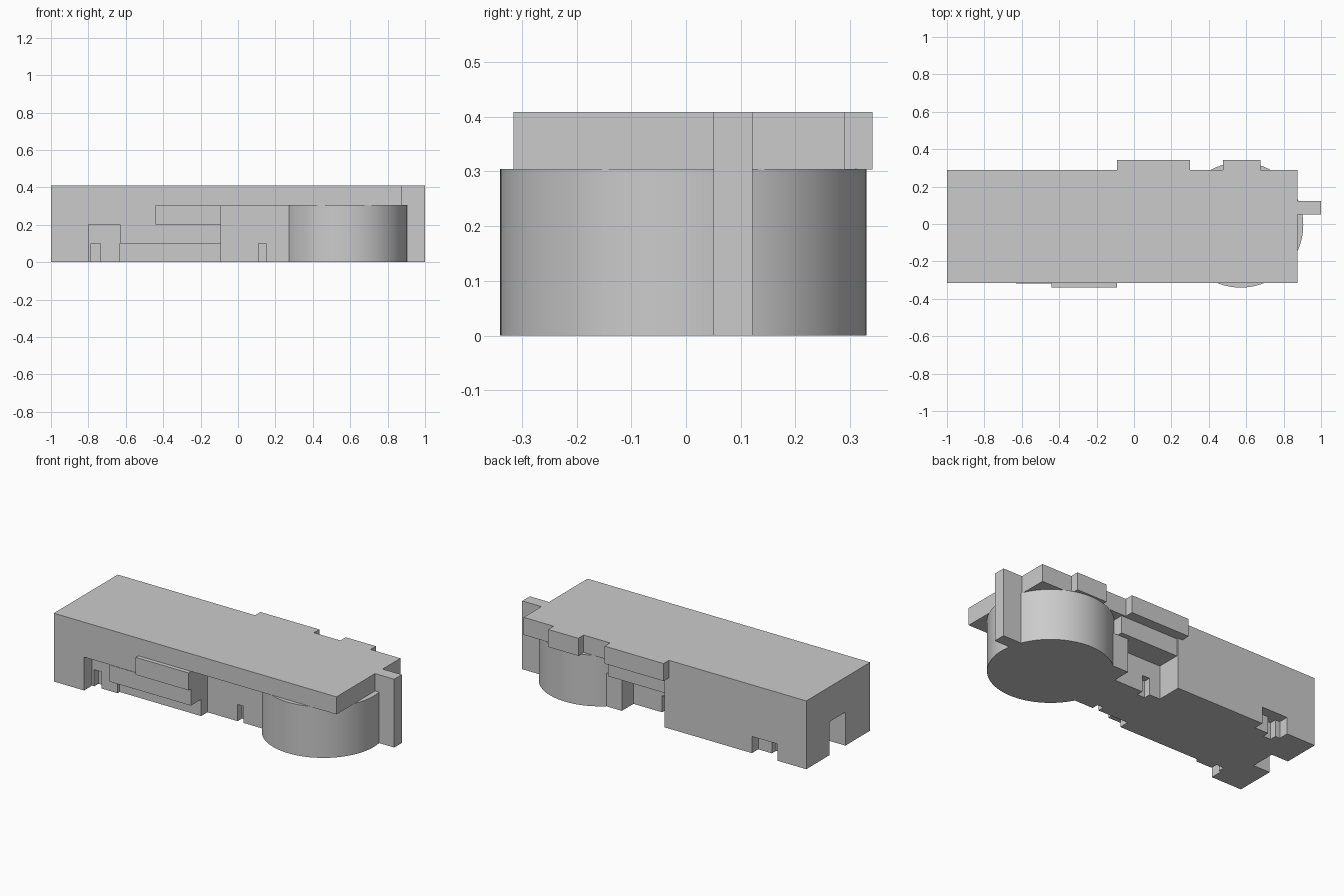
import bpy, bmesh, math

if "Cube" in bpy.data.objects:
    bpy.data.objects.remove(bpy.data.objects["Cube"])


def prism(name, outline, z0, z1):
    """Extrude a plan outline upward from z0 to z1."""
    bm = bmesh.new()
    face = bm.faces.new([bm.verts.new((x, y, z0)) for x, y in outline])
    top = bmesh.ops.extrude_face_region(bm, geom=[face])["geom"]
    for v in top:
        if isinstance(v, bmesh.types.BMVert):
            v.co.z = z1
    bmesh.ops.recalc_face_normals(bm, faces=bm.faces)
    mesh = bpy.data.meshes.new(name)
    bm.to_mesh(mesh)
    bm.free()
    ob = bpy.data.objects.new(name, mesh)
    bpy.context.collection.objects.link(ob)
    return ob


def door(x0, x1, y, depth):
    """Outline points of a small doorway recess in a wall at y."""
    return [(x0, y), (x0, y + depth), (x1, y + depth), (x1, y)]


# Shared plan pieces
left_notch = [(-1, 0.07), (-0.89, 0.07), (-0.89, -0.08), (-1, -0.08)]
front_left = [(-1, -0.315), (-0.8, -0.315), (-0.8, -0.24)]
neck_end = [(0.4, -0.16), (0.4, 0.25), (0.25, 0.25), (0.25, 0.14)]
back_step = [(-0.06, 0.14), (-0.06, 0.29)]

# Ground storey with recessed front and doorways
prism("ground_storey",
      front_left + door(-0.785, -0.735, -0.24, 0.04)
      + [(-0.63, -0.24), (-0.63, -0.22), (-0.09, -0.22), (-0.09, -0.16)]
      + door(0.11, 0.15, -0.16, 0.04) + neck_end
      + door(0.06, 0.01, 0.14, -0.04) + back_step
      + [(-0.64, 0.29), (-0.64, 0.23)]
      + door(-0.73, -0.78, 0.23, -0.04)
      + [(-0.81, 0.23), (-0.81, 0.29), (-1, 0.29)] + left_notch,
      0, 0.1)

# Middle storey overhanging the front recess
prism("middle_storey",
      front_left + [(-0.63, -0.24), (-0.63, -0.318), (-0.09, -0.318), (-0.09, -0.16)]
      + neck_end + back_step + [(-1, 0.29)] + left_notch,
      0.1, 0.2)

# Upper storey with the front bay
prism("upper_storey",
      [(-1, -0.315), (-0.44, -0.315), (-0.44, -0.34), (-0.09, -0.34), (-0.09, -0.16),
       (0.4, -0.16), (0.4, 0.2), (0.32, 0.2), (0.32, 0.28), (-0.06, 0.28),
       (-0.06, 0.29), (-1, 0.29)],
      0.2, 0.304)

# Top storey with two rear bays
prism("top_storey",
      [(-1, -0.315), (0.873, -0.315), (0.873, 0.29), (0.675, 0.29), (0.675, 0.341),
       (0.475, 0.341), (0.475, 0.29), (0.3, 0.29), (0.3, 0.341), (-0.09, 0.341),
       (-0.09, 0.29), (-1, 0.29)],
      0.304, 0.409)

# Round drum under the right end
drum = prism("round_drum",
             [(0.57 + 0.335 * math.cos(math.tau * i / 96),
               -0.005 + 0.335 * math.sin(math.tau * i / 96)) for i in range(96)],
             0, 0.305)
bpy.context.view_layer.objects.active = drum
drum.select_set(True)
bpy.ops.object.shade_smooth_by_angle(angle=math.radians(30))

# Vertical fin on the right end
prism("end_fin", [(0.86, 0.05), (1, 0.05), (1, 0.122), (0.86, 0.122)], 0, 0.409)
